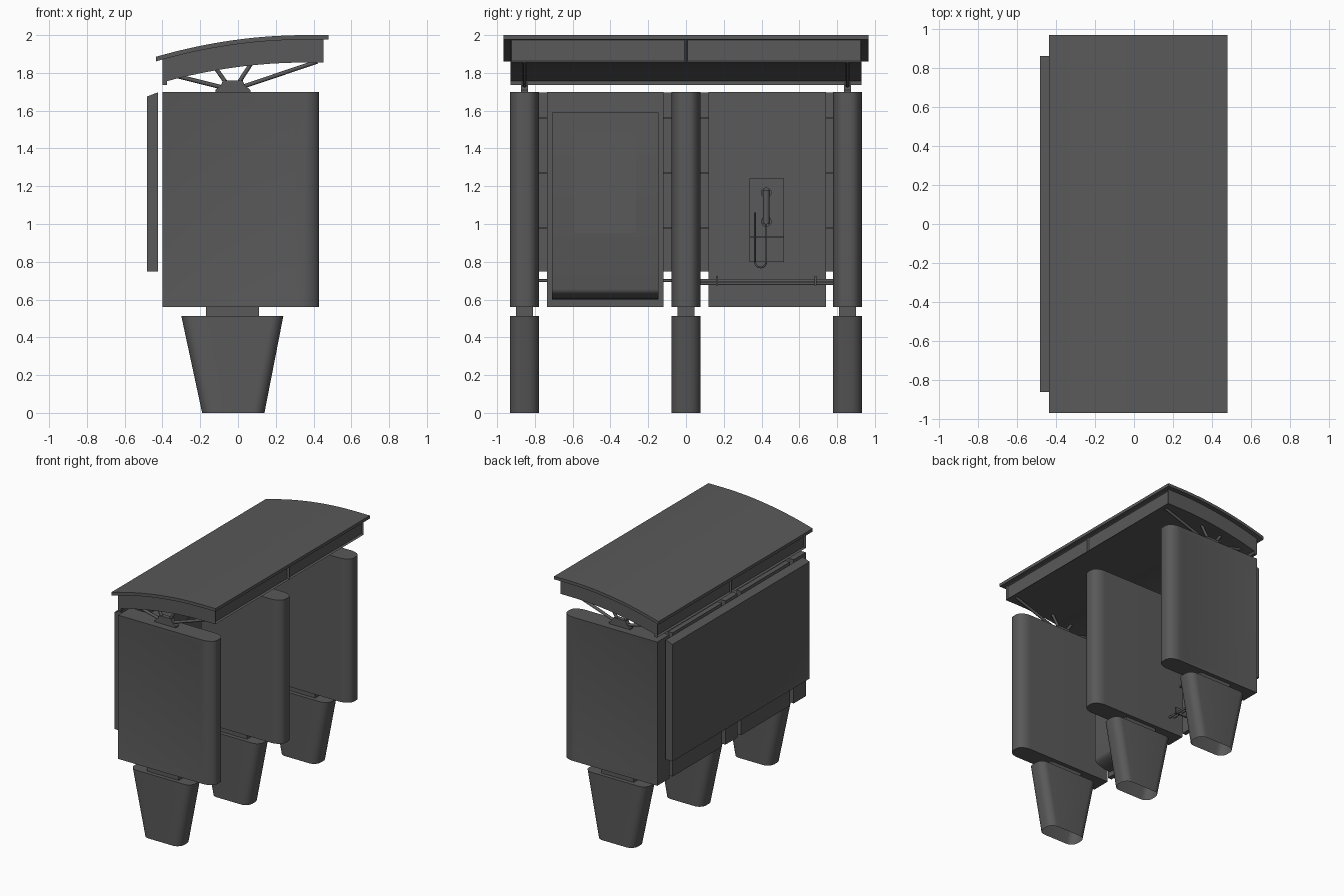
import bpy, bmesh, math
from mathutils import Vector

cube = bpy.data.objects.get("Cube")
if cube:
    bpy.data.objects.remove(cube)

grey = bpy.data.materials.new("dark_grey")
grey.use_nodes = True
grey.diffuse_color = (0.1, 0.1, 0.1, 1)
grey.node_tree.nodes["Principled BSDF"].inputs["Base Color"].default_value = (0.1, 0.1, 0.1, 1)


def finish(name, bm, angle=35):
    bmesh.ops.recalc_face_normals(bm, faces=bm.faces)
    mesh = bpy.data.meshes.new(name)
    bm.to_mesh(mesh)
    bm.free()
    obj = bpy.data.objects.new(name, mesh)
    bpy.context.collection.objects.link(obj)
    mesh.materials.append(grey)
    bpy.ops.object.select_all(action="DESELECT")
    obj.select_set(True)
    bpy.context.view_layer.objects.active = obj
    bpy.ops.object.shade_smooth_by_angle(angle=math.radians(angle))
    return obj


def loft(name, low, high, open_bottom=False, recess=None, width=0.0, depth=0.0):
    """Skin two matching loops; optionally recess the largest faces along given directions."""
    bm = bmesh.new()
    a = [bm.verts.new(p) for p in low]
    b = [bm.verts.new(p) for p in high]
    n = len(a)
    for i in range(n):
        j = (i + 1) % n
        bm.faces.new((a[i], a[j], b[j], b[i]))
    bm.faces.new(b)
    if not open_bottom:
        bm.faces.new(a[::-1])
    bmesh.ops.recalc_face_normals(bm, faces=bm.faces)
    bm.normal_update()
    for d in recess or ():
        hits = [f for f in bm.faces if f.normal.dot(Vector(d)) > 0.99]
        face = max(hits, key=lambda f: f.calc_area())
        bmesh.ops.inset_individual(bm, faces=[face], thickness=width, depth=-depth)
    return finish(name, bm)


def prism_y(name, profile, y0, y1, **kw):
    return loft(name, [(x, y0, z) for x, z in profile], [(x, y1, z) for x, z in profile], **kw)


def box(name, x, y, z, **kw):
    return prism_y(name, [(x[0], z[0]), (x[1], z[0]), (x[1], z[1]), (x[0], z[1])], *y, **kw)


def rod(name, p, q, r, sides=12):
    p, q = Vector(p), Vector(q)
    bm = bmesh.new()
    bmesh.ops.create_cone(bm, cap_ends=True, segments=sides, radius1=r, radius2=r, depth=(q - p).length)
    rot = (q - p).to_track_quat("Z", "Y").to_matrix().to_4x4()
    bm.transform(rot)
    bmesh.ops.translate(bm, verts=bm.verts, vec=(p + q) / 2)
    return finish(name, bm, 50)


def plan(x0, x1, y, z, half, rx, ry, round_back):
    """Column outline with elliptical corners at the +x end, and at -x when asked."""
    steps = 8
    pts = []
    corners = [(x1 - rx, -half + ry, 270), (x1 - rx, half - ry, 0)]
    if round_back:
        corners += [(x0 + rx, half - ry, 90), (x0 + rx, -half + ry, 180)]
    for cx, cy, start in corners:
        for i in range(steps + 1):
            t = math.radians(start + 90 * i / steps)
            pts.append((cx + rx * math.cos(t), y + cy + ry * math.sin(t), z))
    if not round_back:
        pts += [(x0, y + half, z), (x0, y - half, z)]
    return pts


# Three columns, each on a neck and a tapered hollow foot
END = 0.855
HALF = 0.0765
for label, y in (("front", -END), ("middle", 0), ("rear", END)):
    side = [(0, math.copysign(1, y), 0)] if y else None
    loft(label + "_column", plan(-0.4, 0.43, y, 0.56, HALF, 0.09, 0.06, False),
         plan(-0.4, 0.43, y, 1.7, HALF, 0.09, 0.06, False), recess=side, width=0.06, depth=0.008)
    box(label + "_neck", (-0.17, 0.11), (y - 0.045, y + 0.045), (0.5, 0.57))
    loft(label + "_foot", plan(-0.19, 0.14, y, 0, HALF, 0.06, 0.06, True),
         plan(-0.3, 0.24, y, 0.513, HALF, 0.06, 0.06, True), open_bottom=True)

# Fan brackets carrying the roof
hub = [(-0.12, 1.69), (0.065, 1.69), (0.065, 1.71), (0.035, 1.735), (0.025, 1.76),
       (-0.08, 1.76), (-0.09, 1.735), (-0.12, 1.71)]
struts = [(-0.09, 1.725, -0.33, 1.785), (-0.065, 1.75, -0.125, 1.835),
          (0.005, 1.75, 0.07, 1.85), (0.035, 1.73, 0.42, 1.86)]
for label, y in (("front", -END), ("rear", END)):
    prism_y(label + "_bracket_hub", hub, y - 0.018, y + 0.018)
    for x0, z0, x1, z1 in struts:
        rod(label + "_bracket_strut", (x0, y, z0), (x1, y, z1), 0.011, 8)


# Curved roof slab above a recessed fascia
def roof_z(x):
    t = min(0, (x - 0.36) / 0.795)
    return 2.0 - 0.115 * t * t


xs = [-0.435 + 0.915 * i / 16 for i in range(17)]
slab = [(x, roof_z(x)) for x in xs] + [(x, roof_z(x) - 0.024) for x in reversed(xs)]
prism_y("roof_slab", slab, -0.967, 0.967)

inner = [-0.4 + 0.852 * i / 12 for i in range(13)]
under = [x for x in inner if x > -0.375]
fascia = [(x, roof_z(x) - 0.02) for x in inner]
fascia += [(x, roof_z(x) - 0.145) for x in reversed(under)]
fascia += [(-0.375, roof_z(-0.375) - 0.145), (-0.375, 1.735), (-0.4, 1.735)]
for label, y0, y1 in (("front", -0.93, 0), ("rear", 0, 0.93)):
    prism_y(label + "_roof_fascia", fascia, y0, y1,
            recess=[(1, 0, 0), (-1, 0, 0)], width=0.01, depth=0.015)

# Long display board across the back
prism_y("back_display", [(-0.482, 0.748), (-0.424, 0.748), (-0.424, 1.697), (-0.482, 1.675)],
        -0.86, 0.86, recess=[(-1, 0, 0)], width=0.04, depth=0.008)

# Bay walls with their caps and side clips
for label, y0, y1 in (("front", -0.735, -0.12), ("rear", 0.118, 0.74)):
    box(label + "_bay_wall", (-0.4, -0.365), (y0, y1), (0.56, 1.655))
    box(label + "_bay_wall_cap", (-0.4, -0.36), (y0, y1), (1.655, 1.7))
    for z in (0.98, 1.27, 1.56):
        for a, b in ((y0 - 0.05, y0 + 0.01), (y1 - 0.01, y1 + 0.05)):
            box(label + "_wall_clip", (-0.395, -0.375), (a, b), (z - 0.005, z + 0.005))

# Information unit with swept underside and screen
face_x = -0.22
sweep = [(-0.366 + 0.146 * math.sin(t), 0.655 - 0.055 * math.cos(t))
         for t in (math.pi / 2 * i / 8 for i in range(9))]
prism_y("information_unit", sweep + [(face_x, 1.59), (-0.366, 1.59)], -0.71, -0.145)
box("information_screen", (face_x, face_x + 0.004), (-0.592, -0.265), (0.953, 1.485))

# Rails
rod("front_rail", (-0.385, -0.79, 0.7), (-0.385, -0.06, 0.7), 0.008)
for x, z in ((-0.32, 0.7), (-0.28, 0.685)):
    rod("rear_rail", (x, 0.06, z), (x, 0.79, z), 0.009)
for y in (0.165, 0.685):
    box("rail_bracket", (-0.37, -0.26), (y - 0.005, y + 0.005), (0.675, 0.725))

# Telephone plate, ledge, handset and cord
plate_x = -0.35
box("phone_plate", (-0.366, plate_x), (0.335, 0.52), (0.8, 1.24))
box("phone_ledge", (plate_x, plate_x + 0.06), (0.335, 0.52), (0.925, 0.935))
for label, z in (("earpiece", 1.165), ("mouthpiece", 1.013)):
    rod("phone_" + label, (plate_x, 0.425, z), (plate_x + 0.045, 0.425, z), 0.028, 20)
rod("phone_handle", (plate_x + 0.045, 0.425, 1.0), (plate_x + 0.045, 0.425, 1.18), 0.017)

loop = [(0.425, 1.0), (0.425, 0.83)]
loop += [(0.395 + 0.03 * math.cos(t), 0.8 - 0.03 * math.sin(t))
         for t in (math.pi * i / 8 for i in range(9))]
loop += [(0.365, 0.85), (0.365, 1.06)]
curve = bpy.data.curves.new("phone_cord", "CURVE")
curve.dimensions = "3D"
curve.bevel_depth = 0.005
curve.bevel_resolution = 2
curve.use_fill_caps = True
spline = curve.splines.new("POLY")
spline.points.add(len(loop) - 1)
for point, (y, z) in zip(spline.points, loop):
    point.co = (plate_x + 0.07, y, z, 1)
cord = bpy.data.objects.new("phone_cord", curve)
curve.materials.append(grey)
bpy.context.collection.objects.link(cord)
